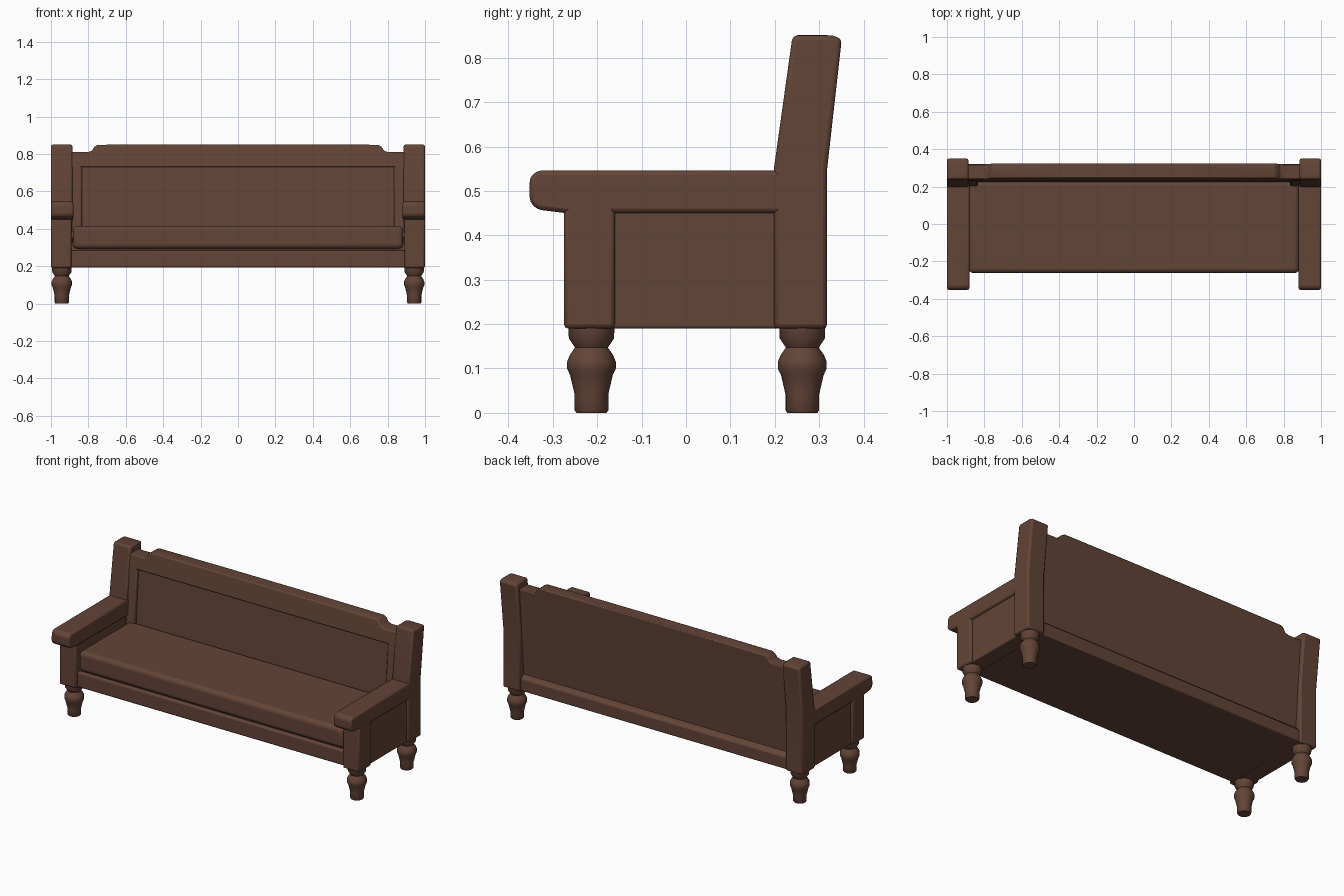
import bpy, bmesh, math
from mathutils import Vector

if "Cube" in bpy.data.objects:
    bpy.data.objects.remove(bpy.data.objects["Cube"])

wood = bpy.data.materials.new("dark brown")
wood.diffuse_color = (0.125, 0.058, 0.038, 1)
wood.use_nodes = True
wood.node_tree.nodes["Principled BSDF"].inputs["Base Color"].default_value = wood.diffuse_color


def finish(name, bm, bevel=0.0, segs=2, angle=40):
    bmesh.ops.recalc_face_normals(bm, faces=bm.faces)
    me = bpy.data.meshes.new(name)
    bm.to_mesh(me)
    bm.free()
    me.materials.append(wood)
    ob = bpy.data.objects.new(name, me)
    bpy.context.collection.objects.link(ob)
    if bevel:
        m = ob.modifiers.new("bevel", 'BEVEL')
        m.width, m.segments, m.limit_method = bevel, segs, 'ANGLE'
        m.angle_limit = math.radians(30)
    bpy.ops.object.select_all(action='DESELECT')
    ob.select_set(True)
    bpy.context.view_layer.objects.active = ob
    bpy.ops.object.shade_smooth_by_angle(angle=math.radians(angle))
    return ob


def extrude_x(name, profile, x0, x1, bevel=0.0, segs=2):
    """Extrude a (y, z) side profile from x0 to x1."""
    bm = bmesh.new()
    f = bm.faces.new([bm.verts.new((x0, y, z)) for y, z in profile])
    r = bmesh.ops.extrude_face_region(bm, geom=[f])
    vs = [v for v in r['geom'] if isinstance(v, bmesh.types.BMVert)]
    bmesh.ops.translate(bm, verts=vs, vec=(x1 - x0, 0, 0))
    return finish(name, bm, bevel, segs)


def rect(y0, y1, z0, z1):
    return [(y0, z0), (y1, z0), (y1, z1), (y0, z1)]


def sides(name, profile, xa, xb, bevel):
    """Same part on the right and left end."""
    for s, tag in ((1, "right"), (-1, "left")):
        extrude_x(f"{tag}_{name}", profile, s * xa, s * xb, bevel)


def turned_leg(name, x, y, profile, n=16):
    bm = bmesh.new()
    rings = [[bm.verts.new((x + r * math.cos(2 * math.pi * i / n),
                            y + r * math.sin(2 * math.pi * i / n), z)) for i in range(n)]
             for r, z in profile]
    for a, b in zip(rings, rings[1:]):
        for i in range(n):
            bm.faces.new((a[i], a[(i + 1) % n], b[(i + 1) % n], b[i]))
    bm.faces.new(rings[0])
    bm.faces.new(rings[-1])
    finish(name, bm, angle=50)


# Legs
leg = [(0.034, 0), (0.038, 0.006), (0.038, 0.042), (0.048, 0.085), (0.055, 0.1),
       (0.055, 0.115), (0.049, 0.13), (0.037, 0.147), (0.051, 0.168), (0.052, 0.2)]
for s, tag in ((1, "right"), (-1, "left")):
    turned_leg(f"front_{tag}_leg", s * 0.942, -0.213, leg)
    turned_leg(f"back_{tag}_leg", s * 0.942, 0.262, leg)

# End frames: leaning back post, front post, recessed panel, armrest
sides("back_post", [(0.198, 0.19), (0.318, 0.19), (0.318, 0.55), (0.351, 0.843),
                    (0.33, 0.85), (0.24, 0.85), (0.198, 0.55)], 0.885, 1.0, 0.01)
sides("front_post", rect(-0.275, -0.16, 0.19, 0.5), 0.89, 1.0, 0.01)
sides("side_panel", rect(-0.2, 0.25, 0.19, 0.5), 0.89, 0.985, 0.006)
sides("armrest", [(-0.352, 0.475), (-0.335, 0.458), (-0.27, 0.45), (0.23, 0.45),
                  (0.23, 0.546), (-0.335, 0.546), (-0.352, 0.53)], 0.88, 1.0, 0.01)

# Seat base and cushion
extrude_x("seat_base", rect(-0.255, 0.29, 0.192, 0.285), -0.9, 0.9, 0.01)
extrude_x("seat_filler", rect(-0.235, 0.28, 0.25, 0.33), -0.895, 0.895)
extrude_x("seat_cushion", rect(-0.262, 0.23, 0.293, 0.415), -0.883, 0.883, 0.025, 4)

# Backrest: leaning panel, sloped lower rail, side stiles
extrude_x("back_panel", [(0.215, 0.25), (0.278, 0.25), (0.318, 0.78), (0.25, 0.78)], -0.9, 0.9)
extrude_x("back_lower_rail", [(0.25, 0.192), (0.308, 0.192), (0.308, 0.265), (0.27, 0.29),
                              (0.25, 0.29)], -0.9, 0.9, 0.006)
sides("back_stile", [(0.198, 0.35), (0.25, 0.35), (0.275, 0.77), (0.234, 0.77)], 0.835, 0.9, 0.008)

# Top rail with stepped, rounded shoulders
half = [(0.9, 0.73), (0.9, 0.81), (0.8, 0.81), (0.78, 0.818), (0.768, 0.838), (0.75, 0.849), (0.3, 0.851)]
outline = half + [(-x, z) for x, z in reversed(half)]
bm = bmesh.new()
front = [bm.verts.new((x, 0.23 + (z - 0.73) * 0.13, z)) for x, z in outline]
back = [bm.verts.new((x, 0.314 + (z - 0.73) * 0.08, z)) for x, z in outline]
bm.faces.new(front)
bm.faces.new(back)
for i in range(len(front)):
    j = (i + 1) % len(front)
    bm.faces.new((front[i], front[j], back[j], back[i]))
finish("back_top_rail", bm, 0.006)
